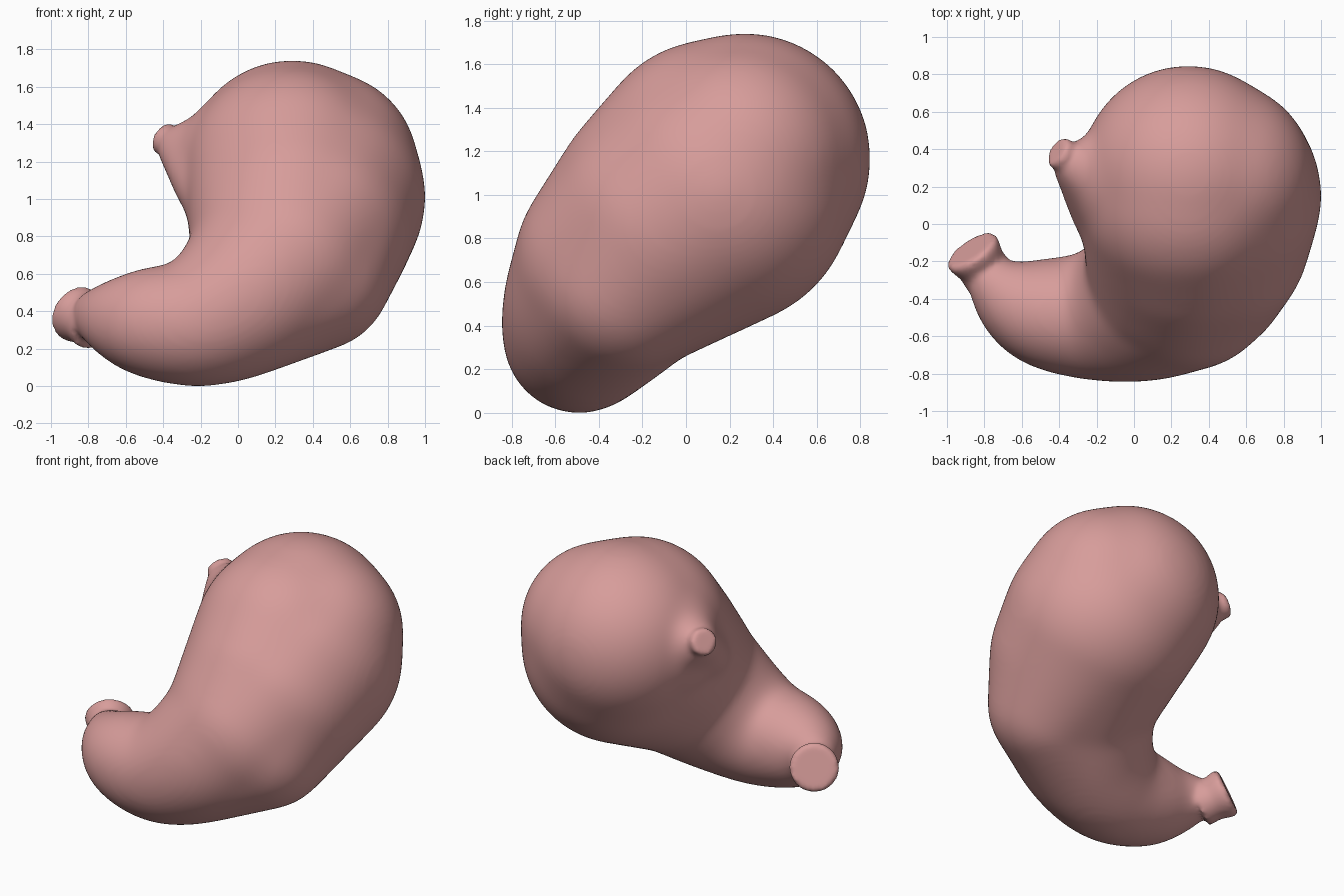
import bpy, bmesh
from mathutils import Vector

if "Cube" in bpy.data.objects:
    bpy.data.objects.remove(bpy.data.objects["Cube"], do_unlink=True)

# Flat colour
flesh = bpy.data.materials.new("flesh pink")
flesh.use_nodes = True
COLOUR = (0.68, 0.335, 0.325, 1)
flesh.diffuse_color = COLOUR
flesh.node_tree.nodes["Principled BSDF"].inputs["Base Color"].default_value = COLOUR


def chain(bm, points, steps=6):
    """Fill a bmesh with balls along a smooth path of (x, y, z, radius)."""
    p = [Vector(q) for q in points]
    p = [2 * p[0] - p[1]] + p + [2 * p[-1] - p[-2]]
    for i in range(1, len(p) - 2):
        a, b, c, d = p[i - 1:i + 3]
        for k in range(steps + (i == len(p) - 3)):
            t = k / steps
            q = 0.5 * (2 * b + (c - a) * t + (2 * a - 5 * b + 4 * c - d) * t ** 2
                       + (3 * b - a - 3 * c + d) * t ** 3)
            ball = bmesh.ops.create_icosphere(bm, subdivisions=4, radius=q[3])
            bmesh.ops.translate(bm, verts=ball["verts"], vec=q.xyz)


def hull(bm, balls):
    """Add the convex skin stretched around balls of (x, y, z, radius)."""
    unit = bmesh.new()
    bmesh.ops.create_icosphere(unit, subdivisions=4, radius=1)
    skin = bmesh.new()
    for x, y, z, r in balls:
        for v in unit.verts:
            skin.verts.new(v.co * r + Vector((x, y, z)))
    bmesh.ops.convex_hull(skin, input=skin.verts)
    loose = [v for v in skin.verts if not v.link_faces]
    bmesh.ops.delete(skin, geom=loose, context="VERTS")
    bmesh.ops.recalc_face_normals(skin, faces=skin.faces)
    temp = bpy.data.meshes.new("hull")
    skin.to_mesh(temp)
    bm.from_mesh(temp)
    bpy.data.meshes.remove(temp)
    skin.free()
    unit.free()


def spout(bm, end, normal, profile, sides=40):
    """Turned tube ending at a flat mouth; profile is (distance back, radius)."""
    rot = Vector(normal).to_track_quat("Z", "Y")
    rings = []
    for back, radius in profile:
        ring = bmesh.ops.create_circle(bm, segments=sides, radius=radius)["verts"]
        for v in ring:
            v.co = Vector(end) + rot @ (v.co - Vector((0, 0, back)))
        rings.append(ring)
    for r, s in zip(rings, rings[1:]):
        for i in range(sides):
            j = (i + 1) % sides
            bm.faces.new((r[i], s[i], s[j], r[j]))
    bm.faces.new(rings[0])
    bm.faces.new(rings[-1][::-1])
    bmesh.ops.recalc_face_normals(bm, faces=bm.faces)


def fuse(obj, voxel, rounds):
    """Merge overlapping volumes into one skin and relax it."""
    bpy.context.view_layer.objects.active = obj
    remesh = obj.modifiers.new("fuse", "REMESH")
    remesh.mode = "VOXEL"
    remesh.voxel_size = voxel
    relax = obj.modifiers.new("relax", "SMOOTH")
    relax.factor = 0.5
    relax.iterations = rounds
    for name in ("fuse", "relax"):
        bpy.ops.object.modifier_apply(modifier=name)


# Key volumes
dome = (0.29, 0.27, 1.165, 0.58)
shoulder = (0.45, 0.25, 1.17, 0.515)
side = (0.385, 0.15, 1.01, 0.62)
brow = (0.28, 0.13, 1.14, 0.575)
chest = (0.29, -0.08, 0.95, 0.54)
waist = (0.37, -0.06, 0.87, 0.575)
belly = (0.24, -0.25, 0.75, 0.495)
floor = (0.27, -0.28, 0.69, 0.51)
hip = (0.41, -0.28, 0.6, 0.415)
bend = (0.05, -0.42, 0.48, 0.425)
passage = (-0.2, -0.49, 0.345, 0.35)

# Main sac: convex body, lower turn, and tapering passage
bm = bmesh.new()
hull(bm, [dome, shoulder, side, brow, chest, waist, belly, floor, hip])
hull(bm, [floor, hip, bend])
chain(bm, [floor, bend, passage, (-0.45, -0.48, 0.338, 0.3),
           (-0.62, -0.425, 0.355, 0.225), (-0.76, -0.31, 0.38, 0.14)])
# Funnel towards the upper inlet, and the web running down from it
core, throat, neck = (0.1, 0.22, 1.17, 0.44), (-0.12, 0.25, 1.22, 0.25), (-0.35, 0.33, 1.29, 0.1)
fold, crease = (-0.2, 0.08, 1.08, 0.15), (-0.01, -0.15, 0.88, 0.21)
chain(bm, [core, throat, neck])
hull(bm, [throat, neck, fold])
hull(bm, [throat, fold, crease])
mesh = bpy.data.meshes.new("stomach")
bm.to_mesh(mesh)
bm.free()
stomach = bpy.data.objects.new("stomach", mesh)
bpy.context.collection.objects.link(stomach)
stomach.select_set(True)
fuse(stomach, 0.025, 32)

# Flared outlet at the lower end and small inlet at the top
bm = bmesh.new()
bm.from_mesh(stomach.data)
spout(bm, (-0.875, -0.135, 0.395), (-0.52, 0.75, 0.35),
      [(0, 0.14), (0.02, 0.157), (0.06, 0.149), (0.11, 0.134), (0.2, 0.14)])
spout(bm, (-0.415, 0.39, 1.335), (-0.75, 0.45, 0.45),
      [(0, 0.08), (0.02, 0.09), (0.06, 0.086), (0.1, 0.094), (0.2, 0.13)])
bm.to_mesh(stomach.data)
bm.free()
fuse(stomach, 0.016, 9)

stomach.data.materials.clear()
stomach.data.materials.append(flesh)
bpy.ops.object.shade_smooth()
